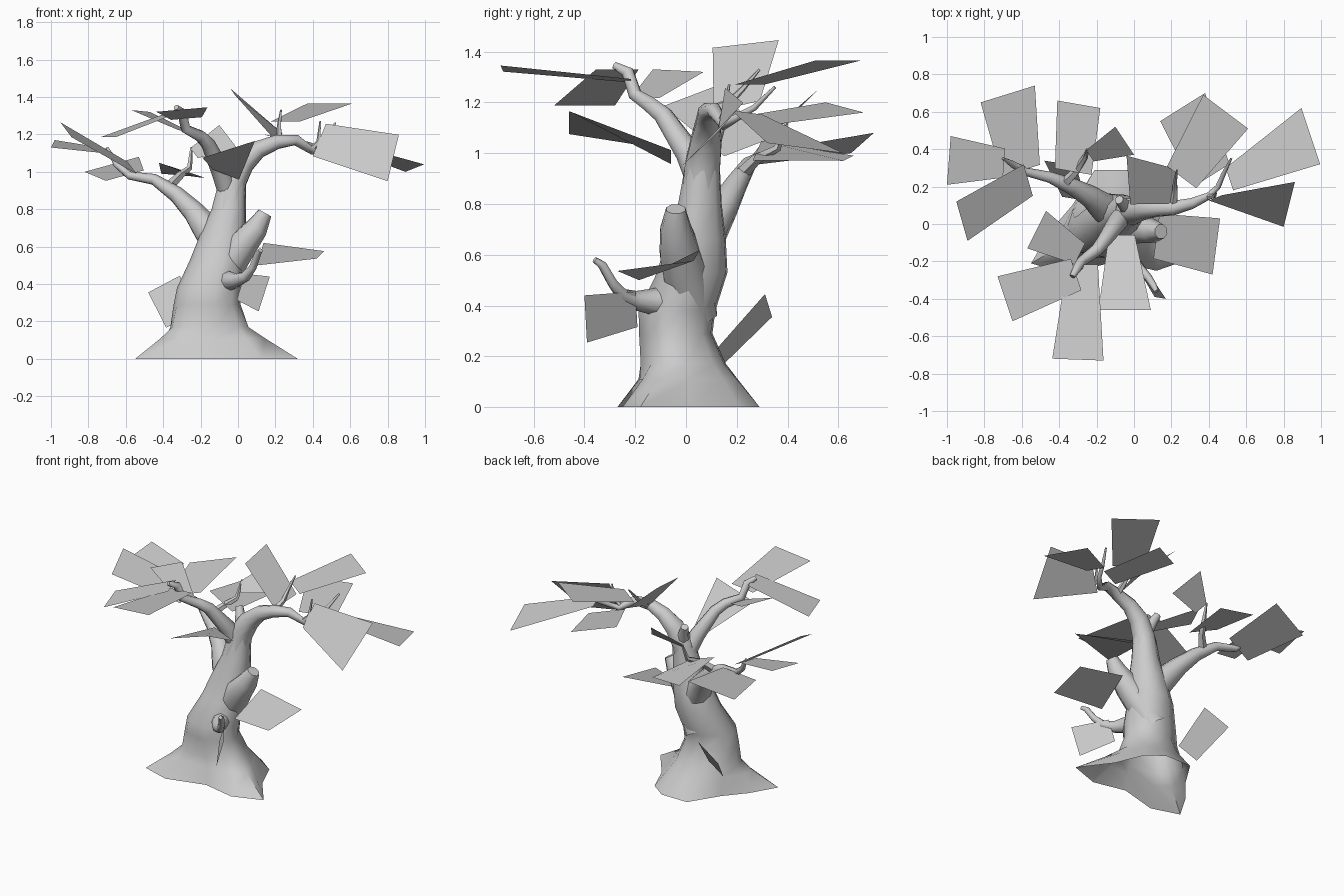
import bpy, bmesh, math
from mathutils import Vector

cube = bpy.data.objects.get("Cube")
if cube:
    bpy.data.objects.remove(cube, do_unlink=True)

# One pale grey for the whole tree
grey = bpy.data.materials.new("pale_grey")
grey.use_nodes = True
grey.diffuse_color = (.6, .6, .6, 1)
for node in grey.node_tree.nodes:
    if node.type == 'BSDF_PRINCIPLED':
        node.inputs["Base Color"].default_value = grey.diffuse_color
        node.inputs["Roughness"].default_value = .9


def finish(name, bm, smooth=True):
    """Turn a bmesh into a named object with the shared material."""
    mesh = bpy.data.meshes.new(name)
    bm.to_mesh(mesh)
    bm.free()
    mesh.materials.append(grey)
    obj = bpy.data.objects.new(name, mesh)
    bpy.context.scene.collection.objects.link(obj)
    if smooth:
        bpy.ops.object.select_all(action='DESELECT')
        bpy.context.view_layer.objects.active = obj
        obj.select_set(True)
        bpy.ops.object.shade_smooth_by_angle(angle=math.radians(65))


def loft(name, rings):
    """Skin a list of equal rings of points; close the far end only."""
    bm = bmesh.new()
    loops = [[bm.verts.new(point) for point in ring] for ring in rings]
    count = len(loops[0])
    for low, high in zip(loops, loops[1:]):
        for i in range(count):
            j = (i + 1) % count
            bm.faces.new((low[i], low[j], high[j], high[i]))
    bm.faces.new(loops[-1])
    finish(name, bm)


def limb(name, *stations, sides=8):
    """Sweep a tapering round section along (x, y, z, radius) stations."""
    points = [Vector(s[:3]) for s in stations]
    rings, turn, previous = [], None, None
    for k, point in enumerate(points):
        tangent = points[min(k + 1, len(points) - 1)] - points[max(k - 1, 0)]
        tangent.normalize()
        if turn is None:
            turn = tangent.to_track_quat('Z', 'Y')
        else:
            turn = previous.rotation_difference(tangent) @ turn
        previous = tangent
        ring = []
        for i in range(sides):
            angle = math.tau * i / sides
            offset = Vector((math.cos(angle), math.sin(angle), 0))
            ring.append(point + turn @ offset * stations[k][3])
        rings.append(ring)
    loft(name, rings)


def leaf(name, base, tip, side, taper=.6, twist=(0, 0, 0)):
    """Leaf card: half-width vector side at the tip, tapered and twisted at the base."""
    base, tip, side = Vector(base), Vector(tip), Vector(side)
    inner = side * taper + Vector(twist)
    corners = [base - inner, tip - side, tip + side, base + inner]
    bm = bmesh.new()
    face = bm.faces.new([bm.verts.new(c) for c in corners])
    face.normal_update()
    if face.normal.z < 0:
        face.normal_flip()
    finish(name, bm, smooth=False)


# Trunk with root flare: the root outline blends into oval sections
roots = [(-.55, -.21), (-.36, -.27), (-.1, -.2), (.12, -.25), (.32, -.18),
         (.17, .02), (.09, .21), (-.02, .29), (-.21, .29), (-.33, .1), (-.45, -.04)]
heart = Vector((-.14, -.01, 0))
outline = [Vector((x, y, 0)) for x, y in roots]
spokes = [(p - heart).normalized() for p in outline]
sections = [(-.15, -.01, .11, .2, .165, .38), (-.155, -.015, .17, .2, .165, .08),
            (-.165, -.04, .29, .18, .148, 0), (-.155, -.035, .38, .172, .155, 0),
            (-.11, .025, .53, .147, .142, 0), (-.08, .04, .66, .125, .12, 0),
            (-.05, .055, .8, .092, .088, 0), (-.03, .065, .95, .073, .07, 0)]
rings = [outline]
for x, y, z, wide, deep, flare in sections:
    ring = []
    for spoke, root in zip(spokes, outline):
        oval = Vector((x + spoke.x * wide, y + spoke.y * deep, z))
        ring.append(oval.lerp(Vector((root.x, root.y, z)), flare))
    rings.append(ring)
loft("trunk", rings)

# Main branches
limb("right_arching_branch", (-.05, .055, .8, .08), (-.025, .065, .95, .075),
     (.03, .08, 1.05, .065), (.11, .085, 1.12, .05), (.21, .085, 1.16, .04),
     (.31, .11, 1.17, .03), (.4, .15, 1.11, .02), (.45, .2, 1.14, .015),
     (.48, .27, 1.18, .012), (.52, .35, 1.26, .006))
limb("left_branch", (-.07, .05, .55, .09), (-.17, .09, .7, .08),
     (-.24, .15, .79, .06), (-.33, .2, .88, .045), (-.45, .25, .96, .03),
     (-.58, .28, .98, .022), (-.65, .32, 1.04, .018), (-.7, .35, 1.13, .007))
limb("front_upper_branch", (-.04, .07, .85, .055), (-.09, .01, 1.0, .052),
     (-.16, -.09, 1.15, .038), (-.2, -.14, 1.19, .033), (-.28, -.2, 1.23, .027),
     (-.3, -.23, 1.32, .025), (-.33, -.28, 1.345, .015))
limb("broken_stub", (-.13, .04, .36, .09), (-.05, .005, .5, .095), (.025, -.025, .61, .085),
     (.1, -.04, .7, .065), (.145, -.04, .78, .04))
limb("fork_stub", (-.02, .07, .95, .05), (-.05, .1, 1.03, .035), (-.08, .13, 1.1, .024))
limb("front_low_branch", (-.1, .02, .4, .07), (-.05, -.12, .415, .055),
     (-.01, -.2, .42, .038), (.04, -.25, .44, .028), (.08, -.29, .49, .02),
     (.105, -.33, .56, .018), (.12, -.36, .58, .012))

# Twigs
limb("right_twig", (.21, .09, 1.16, .025), (.22, .17, 1.2, .016),
     (.22, .22, 1.25, .012), (.23, .29, 1.33, .005), sides=5)
limb("right_end_twig", (.38, .14, 1.11, .018), (.43, .15, 1.16, .012),
     (.44, .17, 1.27, .005), sides=5)
limb("left_twig", (-.38, .21, .91, .03), (-.31, .28, .98, .022),
     (-.26, .36, 1.02, .016), (-.25, .4, 1.13, .006), sides=5)

# Leaf cards on the left branch
leaf("left_outer_leaf", (-.695, .325, 1.11), (-.99, .34, 1.15), (.01, .13, .02))
leaf("left_front_leaf", (-.565, .235, 1.02), (-.92, .015, 1.225), (-.03, .105, .04), .8)
leaf("left_back_leaf", (-.605, .285, .98), (-.675, .695, 1.04), (.145, .045, .04), .7)
leaf("left_twig_leaf", (-.325, .28, 1.01), (-.295, .64, .98), (.115, -.02, -.01), .85, (0, 0, -.03))
leaf("left_twig_tip_leaf", (-.235, .365, 1.1), (-.05, .445, 1.185), (.05, -.075, -.065), .4)

# Leaf cards on the right branch
leaf("crown_leaf", (.22, .2, 1.185), (-.03, .235, 1.43), (.01, -.13, -.015), .7, (-.025, 0, -.01))
leaf("right_twig_leaf", (.255, .25, 1.27), (.49, .6, 1.365), (.12, -.09, 0), .65)
leaf("right_back_leaf", (.415, .26, 1.125), (.26, .625, 1.18), (.12, .075, -.02), .8)
leaf("right_outer_leaf", (.51, .24, 1.16), (.945, .47, 1.02), (.05, -.15, .02), .4)
leaf("right_front_leaf", (.435, .14, 1.17), (.83, .105, 1.074), (.03, .12, .124), .7, (.014, -.07, 0))

# Leaf cards on the front branch
leaf("front_middle_leaf", (-.065, -.06, .985), (-.05, -.46, 1.12), (.14, 0, .045), .5, (0, 0, -.05))
leaf("front_long_leaf", (-.275, -.215, 1.285), (-.3, -.725, 1.333), (.137, -.005, .012))
leaf("front_side_leaf", (-.31, -.27, 1.33), (-.69, -.4, 1.187), (.04, -.12, 0), .7)
leaf("front_inner_leaf", (-.29, -.16, 1.22), (-.52, -.03, 1.325), (.05, .1, -.005), .55)

# Leaf cards on the trunk
leaf("stub_leaf", (.12, -.065, .56), (.44, -.12, .556), (.02, .15, .02), .8, (0, 0, .044))
leaf("low_back_leaf", (-.32, .135, .2), (-.395, .325, .4), (.085, -.014, .045), .75)
leaf("low_front_leaf", (.015, -.195, .385), (.14, -.395, .347), (.03, -.005, .093), .75)
